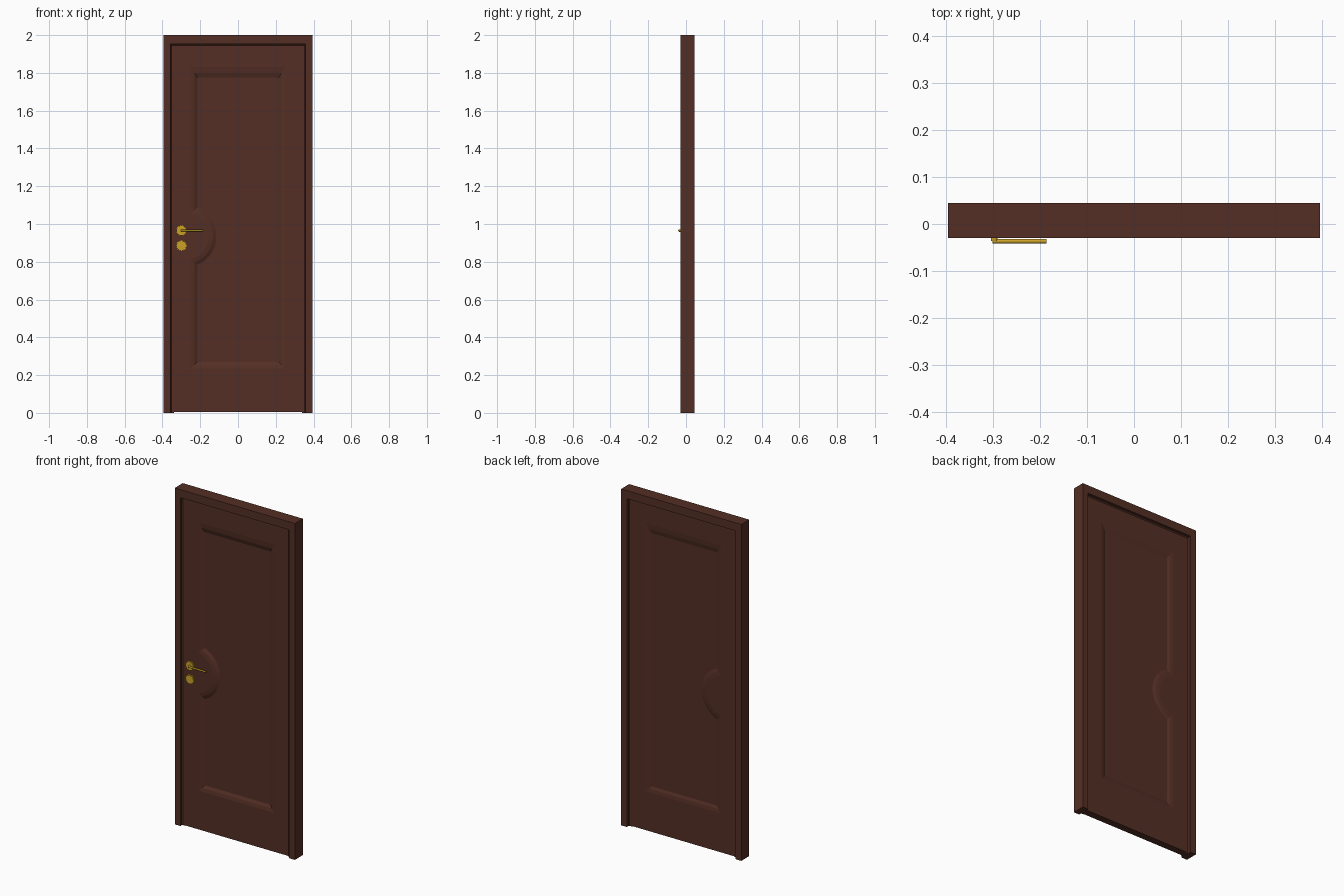
import bpy
import bmesh
from math import sqrt, atan2, cos, sin, pi
from mathutils import Matrix

cube = bpy.data.objects.get("Cube")
if cube:
    bpy.data.objects.remove(cube, do_unlink=True)


def material(name, rgb):
    m = bpy.data.materials.new(name)
    m.use_nodes = True
    m.diffuse_color = (*rgb, 1)
    m.node_tree.nodes["Principled BSDF"].inputs["Base Color"].default_value = (*rgb, 1)
    return m


wood = material("dark red brown wood", (0.088, 0.028, 0.018))
brass = material("yellow brass", (0.6, 0.36, 0.02))


def make_object(name, bm, mat, smooth=False):
    bmesh.ops.recalc_face_normals(bm, faces=bm.faces[:])
    mesh = bpy.data.meshes.new(name)
    bm.to_mesh(mesh)
    bm.free()
    mesh.materials.append(mat)
    ob = bpy.data.objects.new(name, mesh)
    bpy.context.collection.objects.link(ob)
    if smooth:
        bpy.ops.object.select_all(action="DESELECT")
        ob.select_set(True)
        bpy.context.view_layer.objects.active = ob
        bpy.ops.object.shade_smooth_by_angle()
    return ob


def bridge(bm, a, b):
    for k in range(len(a)):
        n = (k + 1) % len(a)
        bm.faces.new((a[k], a[n], b[n], b[k]))


# Door frame: stepped profile (inset, y) swept up one jamb, across and down
HALF, TOP = 0.395, 2.0
profile = [(0, -0.03), (0, 0.045), (0.037, 0.045), (0.037, 0.03), (0.042, 0.025),
           (0.057, 0.025), (0.057, -0.013), (0.042, -0.013), (0.037, -0.018), (0.037, -0.03)]
bm = bmesh.new()
rings = []
for side, high in ((-1, 0), (-1, 1), (1, 1), (1, 0)):
    rings.append([bm.verts.new((side * (HALF - i), y, (TOP - 1.3 * i) if high else 0))
                  for i, y in profile])
for a, b in zip(rings, rings[1:]):
    bridge(bm, a, b)
bm.faces.new(rings[0])
bm.faces.new(rings[-1])
make_object("door_frame", bm, wood)

# Door slab: sunken panel on both faces, its edge curving around the lock
FRONT, BACK = -0.016, 0.026
LOCK_X, LOCK_Z, ARC_STEPS = -0.28, 0.935, 20


def panel_outline(t):
    left, right = -0.25 + 0.035 * t, 0.25 - 0.035 * t
    low, high = 0.235 + 0.035 * t, 1.83 - 0.055 * t
    r = 0.125 + 0.04 * t
    dx = left - LOCK_X
    a = atan2(sqrt(r * r - dx * dx), dx)
    pts = [(left, low), (right, low), (right, high), (left, high)]
    for k in range(ARC_STEPS + 1):
        ang = a - 2 * a * k / ARC_STEPS
        pts.append((LOCK_X + r * cos(ang), LOCK_Z + r * sin(ang)))
    return pts


def ring_edges(bm, ring):
    return [bm.edges.new((ring[k - 1], ring[k])) for k in range(len(ring))]


bm = bmesh.new()
borders = []
for y, inward in ((FRONT, 1), (BACK, -0.7)):
    border = [bm.verts.new((x, y, z)) for x, z in
              ((-0.345, 0.004), (0.345, 0.004), (0.345, 1.945), (-0.345, 1.945))]
    borders.append(border)
    loops = [[bm.verts.new((x, y + inward * depth, z)) for x, z in panel_outline(t)]
             for t, depth in ((0, 0), (0.55, 0.004), (1, 0.013))]
    bmesh.ops.triangle_fill(bm, use_beauty=True,
                            edges=ring_edges(bm, border) + ring_edges(bm, loops[0]))
    for a, b in zip(loops, loops[1:]):
        bridge(bm, a, b)
    bm.faces.new(loops[-1])
bridge(bm, *borders)
make_object("door_slab", bm, wood)


# Brass fittings
def rod(name, centre, radius, length, axis, end_radius=None):
    bm = bmesh.new()
    turn = Matrix.Rotation(pi / 2, 4, axis)
    bmesh.ops.create_cone(bm, cap_ends=True, segments=24, radius1=radius,
                          radius2=end_radius or radius, depth=length,
                          matrix=Matrix.Translation(centre) @ turn)
    return make_object(name, bm, brass, True)


HX, HZ = -0.3, 0.965
for name, z in (("handle_rosette", HZ), ("keyhole_rosette", 0.885)):
    rod(name, (HX, FRONT - 0.005, z), 0.022, 0.012, "X", 0.026)
    rod(name + "_rim", (HX, FRONT - 0.002, z), 0.027, 0.004, "X")
rod("handle_neck", (HX + 0.003, -0.026, HZ), 0.007, 0.02, "X")
rod("handle_lever", (-0.243, -0.0365, HZ), 0.005, 0.115, "Y")
